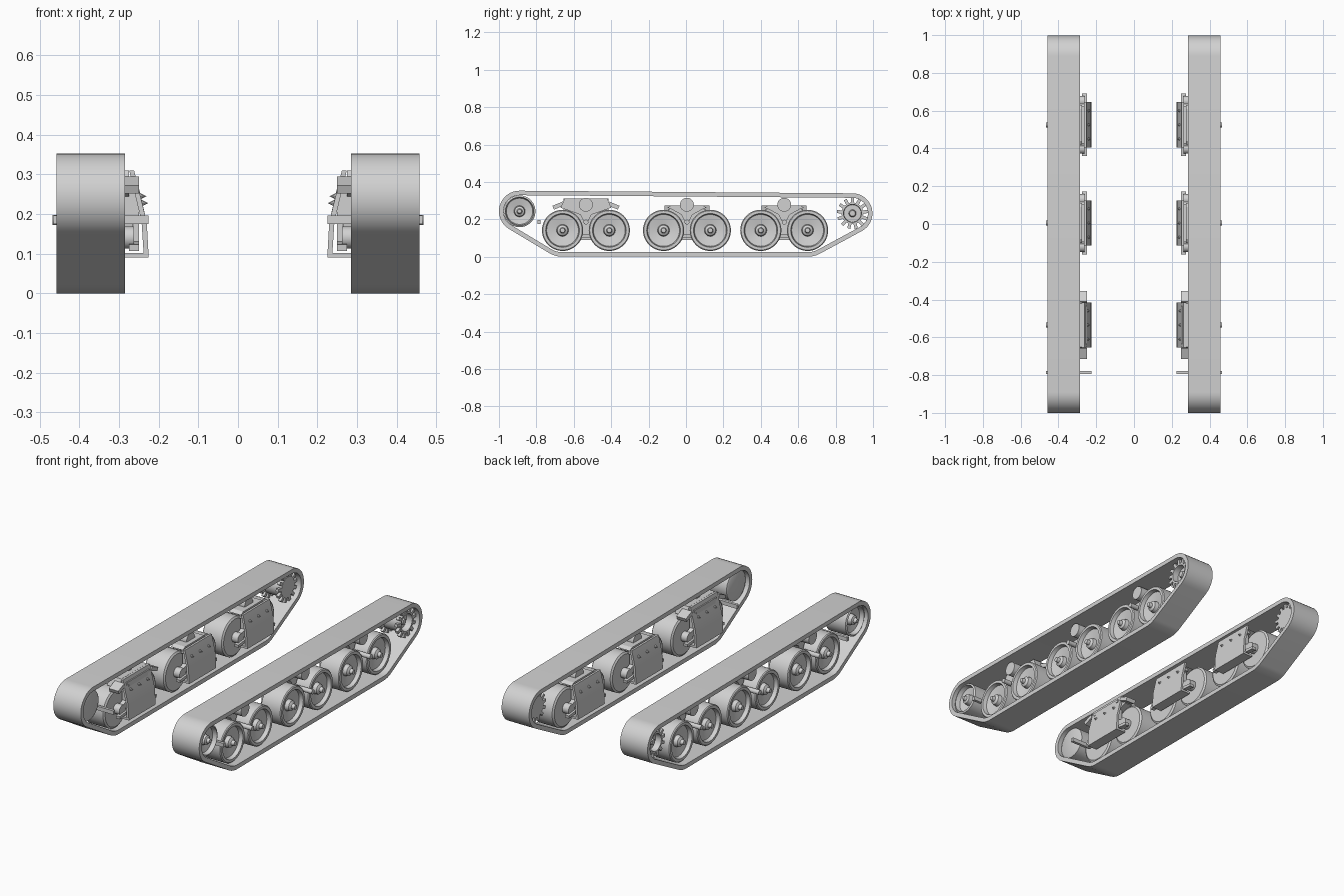
import bpy, bmesh, math
from mathutils import Vector, Matrix

if "Cube" in bpy.data.objects:
    bpy.data.objects.remove(bpy.data.objects["Cube"], do_unlink=True)

grey = bpy.data.materials.new("plain grey")
grey.use_nodes = True
grey.diffuse_color = (0.64, 0.64, 0.64, 1)
grey.node_tree.nodes["Principled BSDF"].inputs["Base Color"].default_value = (0.64, 0.64, 0.64, 1)
parts = []


def finish(name, bm):
    """Turn a bmesh into an object mirrored to both sides."""
    bmesh.ops.remove_doubles(bm, verts=bm.verts, dist=1e-5)
    bmesh.ops.recalc_face_normals(bm, faces=bm.faces)
    mesh = bpy.data.meshes.new(name)
    bm.to_mesh(mesh)
    bm.free()
    mesh.materials.append(grey)
    ob = bpy.data.objects.new(name, mesh)
    bpy.context.collection.objects.link(ob)
    ob.modifiers.new("both_sides", 'MIRROR').use_axis[0] = True
    parts.append(ob)
    return ob


def extrude(bm, points, direction):
    face = bm.faces.new([bm.verts.new(p) for p in points])
    new = bmesh.ops.extrude_face_region(bm, geom=[face], use_keep_orig=True)["geom"]
    bmesh.ops.translate(bm, vec=direction, verts=[g for g in new if isinstance(g, bmesh.types.BMVert)])


def side_prism(name, yz, x0, x1):
    """Side outline pushed across the track."""
    bm = bmesh.new()
    extrude(bm, [(x0, y, z) for y, z in yz], (x1 - x0, 0, 0))
    return finish(name, bm)


def front_prism(name, xz, y0, y1):
    """Front outline pushed along the track."""
    bm = bmesh.new()
    extrude(bm, [(x, y0, z) for x, z in xz], (0, y1 - y0, 0))
    return finish(name, bm)


def box(name, x0, x1, y0, y1, z0, z1):
    return side_prism(name, [(y0, z0), (y1, z0), (y1, z1), (y0, z1)], x0, x1)


def lathe(name, profile, y, z, steps=48):
    """Profile of (x, radius) turned about a crosswise axle."""
    bm = bmesh.new()
    vs = [bm.verts.new((x, y + r, z)) for x, r in profile]
    es = [bm.edges.new(pair) for pair in zip(vs, vs[1:])]
    bmesh.ops.spin(bm, geom=vs + es, cent=(0, y, z), axis=(1, 0, 0),
                   angle=math.tau, steps=steps)
    return finish(name, bm)


def rod(name, x0, x1, r, y, z, steps=24):
    return lathe(name, [(x0, 0), (x0, r), (x1, r), (x1, 0)], y, z, steps)


def beam(name, a, b, width, x0, x1):
    """Straight bar between two side points."""
    a, b = Vector(a), Vector(b)
    d = (b - a).normalized() * width / 2
    n = Vector((-d.y, d.x))
    return side_prism(name, [a - n, b - n, b + n, a + n], x0, x1)


# Track band: a belt wrapped around four circles (y, z, radius)
IDLER, SPROCKET = (-0.89, 0.243), (0.89, 0.232)
WHEEL_Z = 0.141
loop = [(*IDLER, 0.11), (-0.66, WHEEL_Z, WHEEL_Z), (0.65, WHEEL_Z, WHEEL_Z), (*SPROCKET, 0.107)]


def leave_angle(a, b):
    dy, dz = b[0] - a[0], b[1] - a[1]
    return math.atan2(dz, dy) - math.acos((a[2] - b[2]) / math.hypot(dy, dz))


bm = bmesh.new()
rings = []
for thick in (0, 0.024):
    outline = []
    for i, c in enumerate(loop):
        start = leave_angle(loop[i - 1], c)
        sweep = (leave_angle(c, loop[(i + 1) % 4]) - start) % math.tau
        for k in range(17):
            t = start + sweep * k / 16
            outline.append((c[0] + (c[2] - thick) * math.cos(t), c[1] + (c[2] - thick) * math.sin(t)))
    for x in (0.285, 0.457):
        rings.append([bm.verts.new((x, y, z)) for y, z in outline])
outer_in, outer_out, inner_in, inner_out = rings
for a, b in ((outer_in, outer_out), (outer_out, inner_out), (inner_out, inner_in), (inner_in, outer_in)):
    for i in range(len(a)):
        j = (i + 1) % len(a)
        bm.faces.new((a[i], a[j], b[j], b[i]))
finish("track_band", bm)

# Front idler wheel, dished on the outer side
lathe("idler_wheel", [(0.305, 0), (0.305, 0.075), (0.31, 0.085), (0.435, 0.085), (0.44, 0.076),
                      (0.415, 0.07), (0.405, 0.03), (0.43, 0.026), (0.435, 0.015), (0.45, 0.01), (0.45, 0)], *IDLER)
box("adjuster_bar", 0.225, 0.465, -0.793, -0.777, 0.175, 0.197)

# Rear drive sprocket: recessed drum with two toothed rings
lathe("sprocket_drum", [(0.31, 0), (0.31, 0.058), (0.435, 0.058), (0.435, 0.048),
                        (0.40, 0.046), (0.40, 0.02), (0.42, 0.015), (0.42, 0)], *SPROCKET)
bm = bmesh.new()
for x in (0.32, 0.425):
    for k in range(13):
        turn = Matrix.Translation((x, *SPROCKET)) @ Matrix.Rotation(math.tau * k / 13, 4, 'X')
        bmesh.ops.create_cube(bm, size=1, matrix=turn @ Matrix.Translation((0, 0, 0.069))
                              @ Matrix.Diagonal((0.018, 0.017, 0.028, 1)))
finish("sprocket_teeth", bm)

# Three bogies, the front one taller
for label, cy, first, half in (("front", -0.535, True, 0.125), ("middle", 0.005, False, 0.125),
                               ("rear", 0.525, False, 0.125)):
    top = 0.31 if first else 0.275
    for side, s in (("fore", -1), ("aft", 1)):
        wy = cy + s * half
        lathe(f"{label}_{side}_road_wheel",
              [(0.30, 0), (0.30, 0.1), (0.307, 0.11), (0.425, 0.11), (0.43, 0.105), (0.43, 0.09),
               (0.408, 0.085), (0.398, 0.032), (0.42, 0.028), (0.428, 0.015), (0.446, 0.012), (0.448, 0)],
              wy, WHEEL_Z)
        # Inner swing arm, hub and stay
        rod(f"{label}_{side}_arm_hub", 0.262, 0.302, 0.028, wy, WHEEL_Z)
        beam(f"{label}_{side}_swing_arm", (wy, WHEEL_Z), (cy + s * 0.02, 0.19), 0.032, 0.265, 0.29)
        beam(f"{label}_{side}_stay", (wy + s * 0.04, 0.115), (cy + s * 0.06, 0.125), 0.016, 0.25, 0.275)
        if first:
            beam(f"front_{side}_guard_arm", (cy + s * 0.12, 0.285), (cy + s * 0.175, 0.262), 0.022, 0.25, 0.31)

    # Housing between the wheels, carrying the return roller
    w = 0.135 if first else 0.105
    half_outline = [(0.012, 0.19), (0.03, 0.225), (w - 0.02, 0.255), (w, 0.262), (w - 0.02, top)]
    side_prism(f"{label}_housing", [(cy + y, z) for y, z in half_outline]
               + [(cy - y, z) for y, z in reversed(half_outline)], 0.275, 0.35)
    rod(f"{label}_return_roller", 0.30, 0.42, 0.037, cy, 0.278, 32)
    rod(f"{label}_cross_shaft", 0.26, 0.467, 0.013, cy, 0.185)
    box(f"{label}_spring_box", 0.25, 0.292, cy - 0.085, cy + 0.085, 0.12, top - 0.03)

    # Inner cover: upright below, leaning outward above, with a lip at its foot
    tx = 0.262 if first else 0.252
    front_prism(f"{label}_cover_plate",
                [(0.285, 0.09), (0.225, 0.09), (0.23, 0.18), (tx, top), (tx + 0.012, top),
                 (0.243, 0.18), (0.238, 0.102), (0.285, 0.102)], cy - 0.12, cy + 0.12)
    box(f"{label}_cover_top", 0.25, 0.29, cy - 0.1, cy + 0.1, top - 0.035, top - 0.02)

    # Pointed bolts along the cover
    bm = bmesh.new()
    bolt_x = 0.232 + (tx - 0.23) * 0.5
    for k in (-1, 0, 1):
        bmesh.ops.create_cone(bm, cap_ends=True, segments=8, radius1=0.009, radius2=0, depth=0.018,
                              matrix=Matrix.Translation((bolt_x - 0.008, cy + k * 0.075, 0.18 + (top - 0.18) * 0.5))
                              @ Matrix.Rotation(-math.pi / 2, 4, 'Y'))
    finish(f"{label}_cover_bolts", bm)

# Smooth round surfaces, keep hard edges
bpy.ops.object.select_all(action='DESELECT')
for ob in parts:
    ob.select_set(True)
bpy.context.view_layer.objects.active = parts[0]
bpy.ops.object.shade_smooth_by_angle(angle=math.radians(30))
